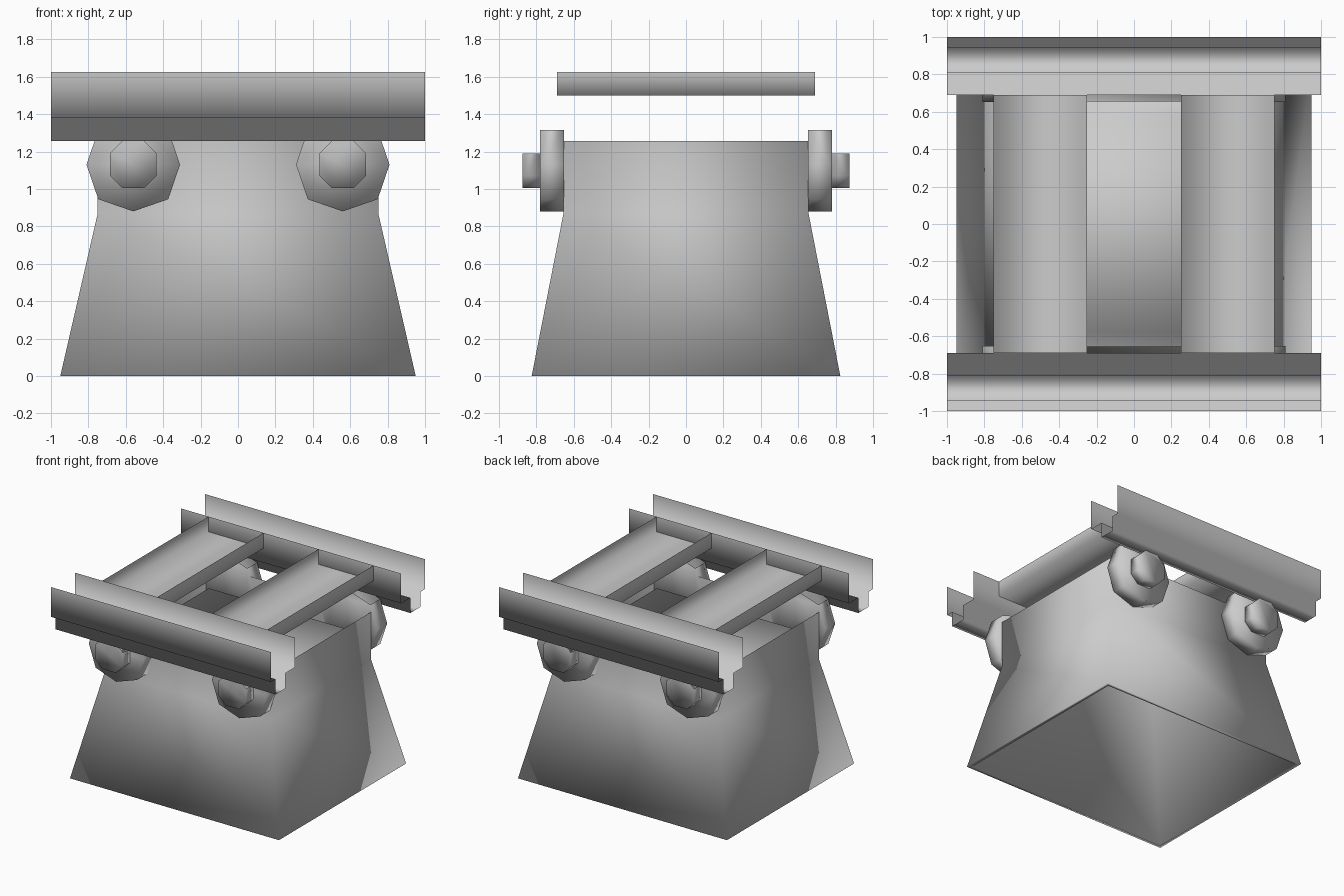
import bpy, bmesh

if "Cube" in bpy.data.objects:
    bpy.data.objects.remove(bpy.data.objects["Cube"])


def make(name, bm):
    """Turn a bmesh into a smooth-shaded object."""
    for f in bm.faces:
        f.smooth = True
    me = bpy.data.meshes.new(name)
    bm.to_mesh(me)
    bm.free()
    ob = bpy.data.objects.new(name, me)
    bpy.context.collection.objects.link(ob)
    return ob


def sheet(name, start, end):
    """Open sheet swept between two matching point lists."""
    bm = bmesh.new()
    a = [bm.verts.new(p) for p in start]
    b = [bm.verts.new(p) for p in end]
    for i in range(len(a) - 1):
        bm.faces.new((a[i], a[i + 1], b[i + 1], b[i]))
    return make(name, bm)


def disc(name, cx, outline, y0, y1, open_above):
    """Eight-sided disc along y, with the rim left open under the rail."""
    bm = bmesh.new()
    a = [bm.verts.new((cx + x, y0, 1.13 + z)) for x, z in outline]
    b = [bm.verts.new((cx + x, y1, 1.13 + z)) for x, z in outline]
    bm.faces.new(a)
    bm.faces.new(b[::-1])
    for i in range(8):
        j = (i + 1) % 8
        if a[i].co.z + a[j].co.z < 2 * open_above:
            bm.faces.new((a[j], a[i], b[i], b[j]))
    bmesh.ops.recalc_face_normals(bm, faces=bm.faces)
    return make(name, bm)


# Flared housing: outer wall, thin bottom rim, hollow inside with a ceiling
bm = bmesh.new()
rings = []
for hx, hy, z in [(.75, .655, 1.255), (.75, .655, .87), (.95, .825, 0),
                  (.92, .795, 0), (.67, .58, 1.1)]:
    rings.append([bm.verts.new((sx * hx, sy * hy, z))
                  for sx, sy in ((-1, -1), (1, -1), (1, 1), (-1, 1))])
for r, s in zip(rings, rings[1:]):
    for i in range(4):
        j = (i + 1) % 4
        bm.faces.new((r[i], s[i], s[j], r[j]))
bm.faces.new(rings[-1][::-1])
make("housing", bm)

# Stepped side rails
rail = [(1, 1.625), (1, 1.38), (.94, 1.38), (.94, 1.255),
        (.81, 1.255), (.81, 1.38), (.69, 1.38), (.69, 1.625)]
for side, s in (("front", -1), ("back", 1)):
    sheet(side + "_rail", [(s, s * y, z) for y, z in rail],
          [(-s, s * y, z) for y, z in rail])

# Channel-shaped cross beams
for side, c in (("left", -.5), ("right", .5)):
    prof = [(-.25, 1.625), (-.25, 1.5), (.25, 1.5), (.25, 1.625)]
    sheet(side + "_cross_beam", [(c + x, .69, z) for x, z in prof],
          [(c + x, -.69, z) for x, z in prof])

# Wheels and hubs running under the rails
wheel = [(0, -.25), (.187, -.185), (.25, 0), (.187, .185),
         (0, .25), (-.187, .185), (-.25, 0), (-.187, -.185)]
hub = [(-.06, -.125), (.06, -.125), (.125, -.06), (.125, .06),
       (.06, .125), (-.06, .125), (-.125, .06), (-.125, -.06)]
for s in (-1, 1):
    for cx in (-.56, .56):
        disc("wheel", cx, wheel, s * .653, s * .78, 1.32)
        disc("wheel_hub", cx, hub, s * .78, s * .873, 1.2)
